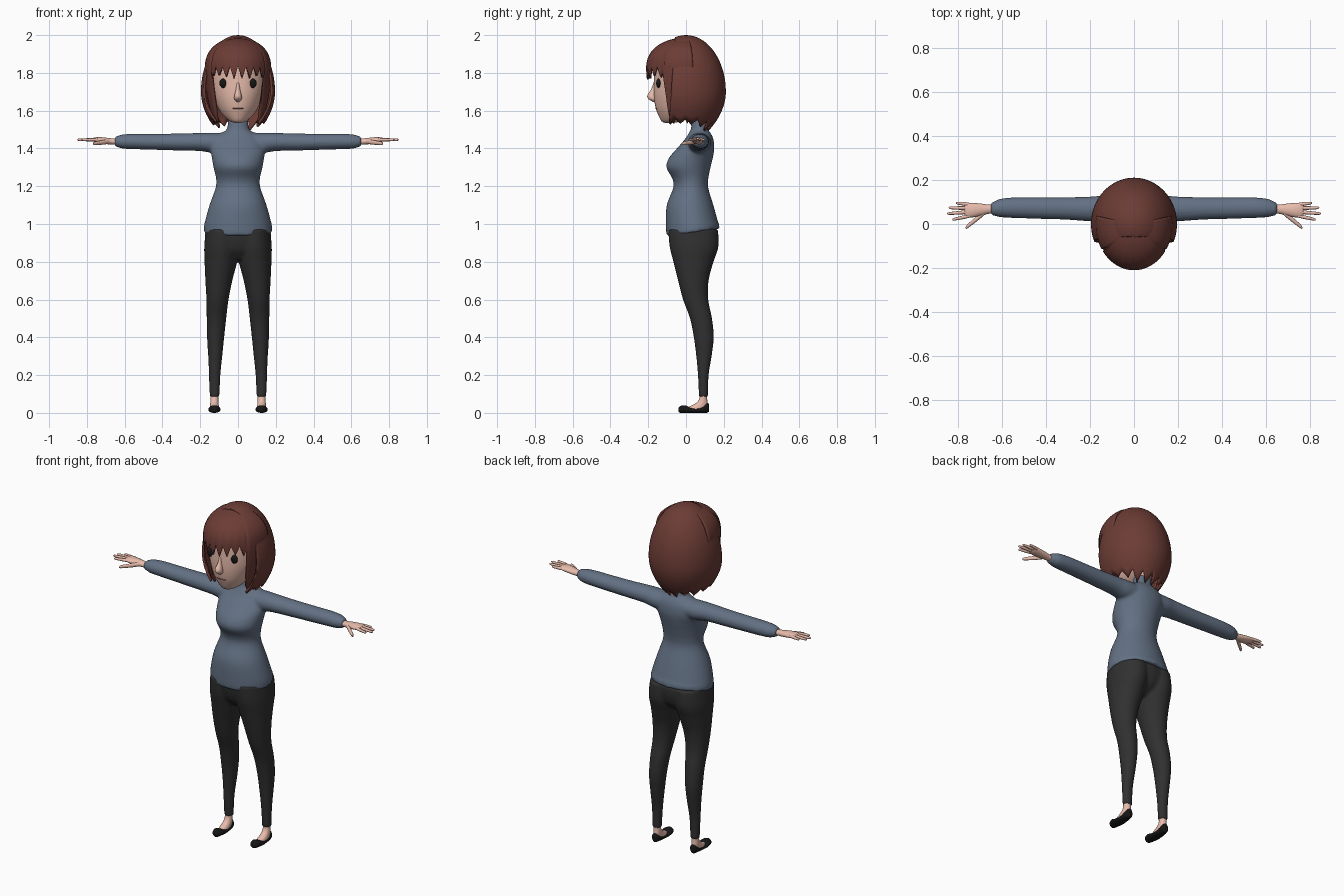
import bpy, bmesh, math, random
from mathutils import Vector

random.seed(4)


def material(name, rgb):
    m = bpy.data.materials.new(name)
    m.diffuse_color = (*rgb, 1)
    return m


SKIN = material("skin", (0.80, 0.50, 0.41))
HAIR = material("hair", (0.15, 0.045, 0.036))
WOOL = material("wool", (0.125, 0.165, 0.23))
CLOTH = material("dark_cloth", (0.03, 0.03, 0.03))
BLACK = material("black", (0.008, 0.008, 0.008))
LIP = material("lip", (0.25, 0.1, 0.08))


def finish(bm, name, mat):
    bmesh.ops.recalc_face_normals(bm, faces=bm.faces)
    for f in bm.faces:
        f.smooth = True
    me = bpy.data.meshes.new(name)
    bm.to_mesh(me)
    bm.free()
    me.materials.append(mat)
    ob = bpy.data.objects.new(name, me)
    bpy.context.collection.objects.link(ob)
    return ob


def spline(rows, steps=4):
    """Catmull-Rom interpolation of whole section rows."""
    out = []
    for i in range(len(rows) - 1):
        p0, p1 = rows[max(i - 1, 0)], rows[i]
        p2, p3 = rows[i + 1], rows[min(i + 2, len(rows) - 1)]
        for k in range(steps):
            t = k / steps
            out.append([0.5 * (2 * b + (c - a) * t + (2 * a - 5 * b + 4 * c - d) * t * t
                               + (3 * b - a - 3 * c + d) * t ** 3)
                        for a, b, c, d in zip(p0, p1, p2, p3)])
    return out + [list(rows[-1])]


def loft(bm, axis, rows, side=1, n=28):
    """Elliptical sections: (position on axis, min a, max a, min b, max b)."""
    rings = []
    for p, a0, a1, b0, b1 in spline(rows):
        ring = []
        for k in range(n):
            t = 2 * math.pi * k / n
            a = (a0 + a1) / 2 + (a1 - a0) / 2 * math.cos(t)
            b = (b0 + b1) / 2 + (b1 - b0) / 2 * math.sin(t)
            x, y, z = {'X': (p, a, b), 'Y': (a, p, b), 'Z': (a, b, p)}[axis]
            ring.append(bm.verts.new((x * side, y, z)))
        rings.append(ring)
    for r, s in zip(rings, rings[1:]):
        for k in range(n):
            j = (k + 1) % n
            bm.faces.new((r[k], r[j], s[j], s[k]))
    bm.faces.new(rings[0])
    bm.faces.new(rings[-1])


def sym(rows):
    return [(z, -w, w, y0, y1) for z, w, y0, y1 in rows]


def finger(bm, side, a, b, r):
    """Tapered round-ended digit from a to b."""
    a, b = Vector(a), Vector(b)
    rows = []
    for t, w in ((0, 0.9), (0.3, 1), (0.6, 0.9), (0.88, 0.75), (0.97, 0.5), (1, 0.1)):
        c = a.lerp(b, t)
        rows.append((c.x, c.y - r * w, c.y + r * w, c.z - r * w, c.z + r * w))
    loft(bm, 'X', rows, side, 12)


def fuse(ob, iterations):
    m = ob.modifiers.new("fuse", 'REMESH')
    m.mode, m.voxel_size, m.use_smooth_shade = 'VOXEL', 0.008, True
    m = ob.modifiers.new("soften", 'SMOOTH')
    m.factor, m.iterations = 0.5, iterations


def ball(name, loc, scale, mat):
    bm = bmesh.new()
    bmesh.ops.create_uvsphere(bm, u_segments=24, v_segments=16, radius=1)
    for v in bm.verts:
        v.co = Vector(loc) + Vector([a * b for a, b in zip(v.co, scale)])
    return finish(bm, name, mat)


# Sweater: torso, collar and sleeves fused together
bm = bmesh.new()
loft(bm, 'Z', sym([
    (0.955, 0.181, -0.102, 0.177), (1.0, 0.178, -0.106, 0.172), (1.1, 0.151, -0.102, 0.145),
    (1.19, 0.119, -0.068, 0.118), (1.24, 0.116, -0.072, 0.118), (1.3, 0.130, -0.104, 0.130),
    (1.35, 0.138, -0.090, 0.142), (1.40, 0.145, -0.048, 0.150), (1.45, 0.13, -0.005, 0.145),
    (1.482, 0.09, 0.015, 0.13), (1.50, 0.06, 0.025, 0.117), (1.55, 0.053, 0.033, 0.112)]), n=40)
for v in bm.verts:
    if v.co.z < 1.0:
        v.co.z += 0.14 * (v.co.y - 0.03)
for s in (1, -1):
    loft(bm, 'X', [
        (0.0, 0.01, 0.13, 1.385, 1.480), (0.12, 0.01, 0.132, 1.375, 1.483),
        (0.2, 0.012, 0.125, 1.386, 1.482), (0.32, 0.02, 0.122, 1.389, 1.479),
        (0.45, 0.024, 0.122, 1.393, 1.478), (0.55, 0.027, 0.121, 1.396, 1.478),
        (0.61, 0.031, 0.115, 1.399, 1.474), (0.635, 0.037, 0.104, 1.407, 1.467),
        (0.652, 0.041, 0.096, 1.41, 1.462)], s)
fuse(finish(bm, "sweater", WOOL), 5)

# Trousers: hips and both legs fused together
bm = bmesh.new()
loft(bm, 'Z', sym([(0.81, 0.06, -0.03, 0.09), (0.86, 0.14, -0.072, 0.148),
                   (0.92, 0.173, -0.09, 0.168), (0.975, 0.172, -0.094, 0.168)]))
for s in (1, -1):
    loft(bm, 'Z', [
        (0.085, 0.098, 0.150, 0.068, 0.117), (0.2, 0.093, 0.154, 0.063, 0.120),
        (0.3, 0.083, 0.158, 0.054, 0.136), (0.4, 0.073, 0.164, 0.041, 0.147),
        (0.5, 0.062, 0.166, 0.021, 0.138), (0.6, 0.050, 0.167, -0.016, 0.118),
        (0.7, 0.030, 0.173, -0.042, 0.120), (0.8, 0.004, 0.177, -0.067, 0.146),
        (0.88, -0.01, 0.179, -0.087, 0.172), (0.97, -0.01, 0.170, -0.094, 0.170)], s)
fuse(finish(bm, "trousers", CLOTH), 4)

for s, tag in ((1, "left"), (-1, "right")):
    # Hand with four fingers and a thumb
    bm = bmesh.new()
    loft(bm, 'X', [(0.62, 0.048, 0.088, 1.418, 1.452), (0.66, 0.047, 0.088, 1.420, 1.453),
                   (0.69, 0.040, 0.092, 1.422, 1.456), (0.73, 0.031, 0.096, 1.427, 1.460),
                   (0.76, 0.030, 0.096, 1.434, 1.458), (0.772, 0.04, 0.088, 1.441, 1.453)], s, 20)
    for a, b in (((0.745, 0.088), (0.812, 0.096)), ((0.75, 0.072), (0.845, 0.074)),
                 ((0.75, 0.055), (0.852, 0.047)), ((0.745, 0.038), (0.828, 0.020))):
        finger(bm, s, (*a, 1.446), (*b, 1.446), 0.0085)
    finger(bm, s, (0.675, 0.058, 1.438), (0.768, -0.018, 1.425), 0.0125)
    finish(bm, tag + "_hand", SKIN)
    # Foot and ankle
    bm = bmesh.new()
    loft(bm, 'Z', [(0.012, 0.100, 0.150, -0.01, 0.112), (0.03, 0.101, 0.149, 0.01, 0.114),
                   (0.05, 0.103, 0.147, 0.05, 0.115), (0.075, 0.104, 0.146, 0.070, 0.112),
                   (0.12, 0.104, 0.146, 0.074, 0.110)], s, 20)
    finish(bm, tag + "_foot", SKIN)
    # Flat slip-on shoe
    bm = bmesh.new()
    loft(bm, 'Y', [(-0.04, 0.115, 0.131, 0.006, 0.025), (-0.03, 0.102, 0.146, 0.0, 0.037),
                   (-0.005, 0.094, 0.156, 0.0, 0.040), (0.02, 0.093, 0.157, 0.0, 0.030),
                   (0.05, 0.096, 0.154, 0.0, 0.028), (0.085, 0.099, 0.151, 0.0, 0.036),
                   (0.11, 0.104, 0.146, 0.0, 0.053), (0.121, 0.114, 0.136, 0.006, 0.048)], s, 24)
    finish(bm, tag + "_shoe", BLACK)
    ball(tag + "_eye", (s * 0.077, -0.145, 1.745), (0.021, 0.013, 0.025), BLACK)

# Head, neck and nose
bm = bmesh.new()
loft(bm, 'Z', sym([
    (1.535, 0.015, -0.11, -0.07), (1.545, 0.045, -0.13, -0.02), (1.58, 0.083, -0.148, 0.05),
    (1.62, 0.108, -0.162, 0.09), (1.68, 0.132, -0.170, 0.12), (1.75, 0.146, -0.170, 0.14),
    (1.83, 0.146, -0.165, 0.14), (1.9, 0.12, -0.14, 0.12), (1.95, 0.06, -0.08, 0.06)]), n=40)
loft(bm, 'Z', sym([(1.48, 0.043, 0.04, 0.104), (1.56, 0.043, 0.035, 0.1), (1.65, 0.045, 0.0, 0.1)]))
loft(bm, 'Z', sym([
    (1.76, 0.006, -0.168, -0.15), (1.715, 0.011, -0.184, -0.15), (1.68, 0.019, -0.205, -0.15),
    (1.66, 0.019, -0.197, -0.15), (1.645, 0.006, -0.172, -0.15)]), n=20)
finish(bm, "head", SKIN)
ball("mouth", (0, -0.155, 1.612), (0.031, 0.008, 0.0035), LIP)


def hair_shell(name, a0, a1, cols, rx, ry, top, mid, power, curl, edge, trim=False):
    """Dome of hair; angles run from the front, edge(i, angle) gives the tip height."""
    bm = bmesh.new()
    rows, grid = 26, []
    for i in range(cols + 1):
        a = math.radians(a0 + (a1 - a0) * i / cols)
        low, col = edge(i, math.degrees(a)), []
        for j in range(rows + 1):
            z = top - (top - low) * (j / rows) ** 1.7
            if z > mid:
                f = max(0, 1 - ((z - mid) / (top - mid)) ** power) ** 0.5
            else:
                f = 1 - curl * (mid - z) ** 2
            col.append(bm.verts.new((rx * f * math.sin(a), -ry * f * math.cos(a), z)))
        grid.append(col)
    for c, d in zip(grid, grid[1:]):
        for j in range(rows):
            bm.faces.new((c[j], c[j + 1], d[j + 1], d[j]))
    bmesh.ops.remove_doubles(bm, verts=bm.verts, dist=0.0002)
    if trim:
        bmesh.ops.bisect_plane(bm, geom=bm.verts[:] + bm.edges[:] + bm.faces[:],
                               plane_co=(0, -0.058, 2.0), plane_no=(0, 1, -0.07), clear_inner=True)
    ob = finish(bm, name, HAIR)
    m = ob.modifiers.new("thickness", 'SOLIDIFY')
    m.thickness, m.offset = 0.012, -1
    return ob


tips = [random.uniform(0.02, 0.06) for _ in range(40)]


def zigzag(i, period):
    return abs((i % period) / period * 2 - 1)


def back_edge(i, a):
    return 1.555 + 0.012 * math.cos(math.radians(a)) - tips[(i // 6) % 16] * (1 - zigzag(i, 6))


def fringe_edge(i, a):
    if abs(a) < 57:
        return 1.835 - (0.035 + tips[i // 4 % 40] * 0.6) * (1 - zigzag(i, 4))
    return 1.57 - 0.04 * (1 - zigzag(i, 4))


# Hair: long back section and the fringe with side locks
hair_shell("back_hair", 0, 360, 96, 0.196, 0.211, 2.0, 1.7, 2, 10, back_edge, True)
hair_shell("fringe", -100, 100, 56, 0.176, 0.211, 1.987, 1.82, 2.4, 3.5, fringe_edge)
